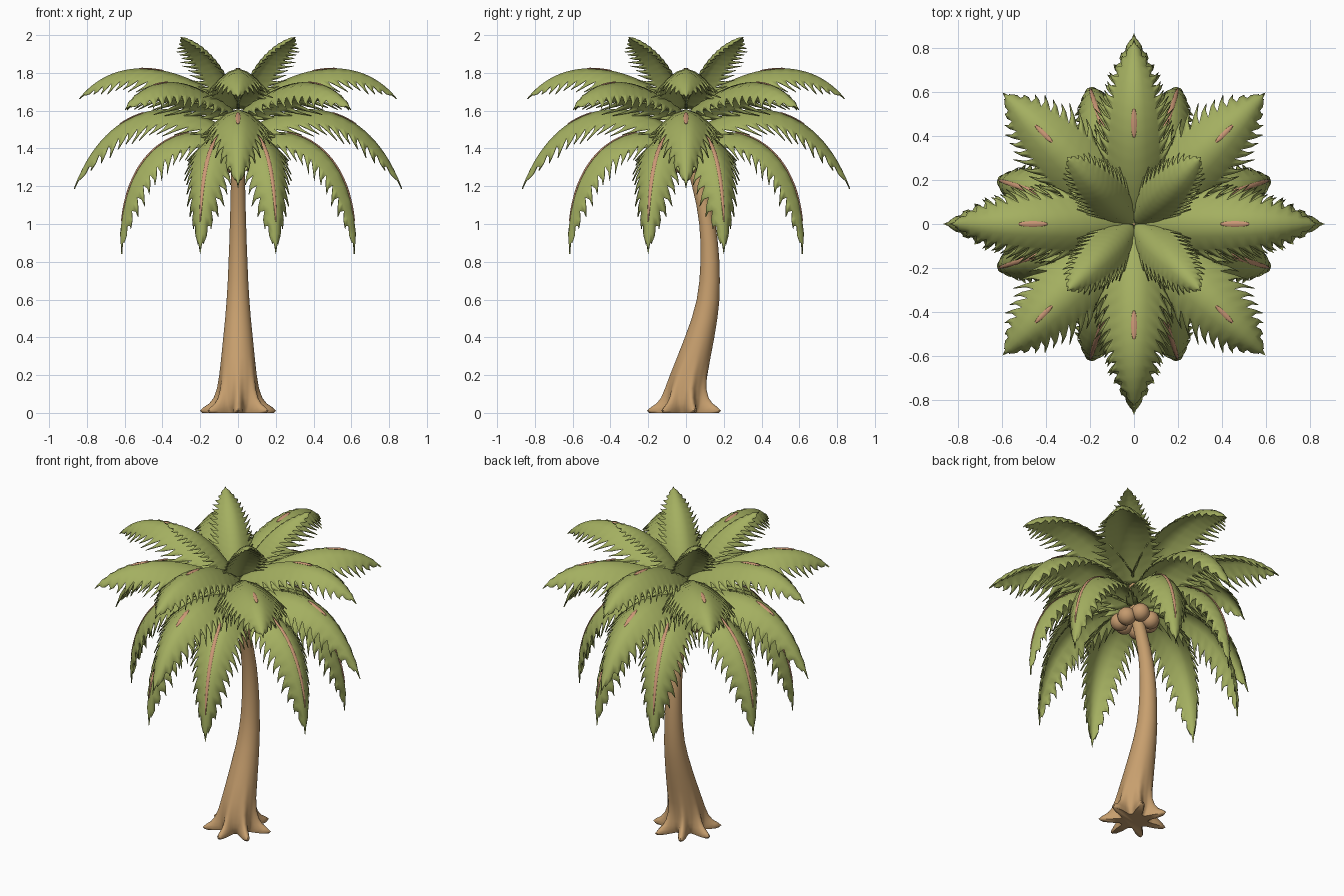
import bpy, bmesh, math
from mathutils import Vector

if "Cube" in bpy.data.objects:
    bpy.data.objects.remove(bpy.data.objects["Cube"])


def material(name, rgb):
    m = bpy.data.materials.new(name)
    m.diffuse_color = (*rgb, 1)
    m.use_nodes = True
    m.node_tree.nodes["Principled BSDF"].inputs["Base Color"].default_value = m.diffuse_color
    return m


LEAF = material("leaf green", (0.37, 0.43, 0.118))
BARK = material("trunk brown", (0.57, 0.345, 0.155))
RIB = material("rib pinkish brown", (0.60, 0.31, 0.18))
NUT = material("coconut brown", (0.55, 0.32, 0.155))


def finish(bm, name, mat, angle=60):
    me = bpy.data.meshes.new(name)
    bm.to_mesh(me)
    bm.free()
    ob = bpy.data.objects.new(name, me)
    bpy.context.collection.objects.link(ob)
    me.materials.append(mat)
    bpy.ops.object.select_all(action='DESELECT')
    ob.select_set(True)
    bpy.context.view_layer.objects.active = ob
    bpy.ops.object.shade_smooth_by_angle(angle=math.radians(angle))
    return ob


def skin(bm, rings):
    """Join rings of points into a capped tube."""
    rows = [[bm.verts.new(p) for p in r] for r in rings]
    n = len(rows[0])
    for a, b in zip(rows, rows[1:]):
        for k in range(n):
            bm.faces.new((a[k], a[(k + 1) % n], b[(k + 1) % n], b[k]))
    bm.faces.new(rows[0][::-1])
    bm.faces.new(rows[-1])


# Trunk: curved and tapered, with seven root lobes (z, centre y, radius, lobe)
profile = [(0, 0, .082, .112), (.012, 0, .088, .118), (.03, 0, .096, .09),
           (.05, 0, .101, .055), (.08, 0, .102, .03), (.13, .003, .1, .014),
           (.2, .016, .097, .004), (.3, .043, .088, 0), (.4, .072, .078, 0),
           (.5, .098, .068, 0), (.6, .117, .06, 0), (.7, .125, .054, 0),
           (.8, .127, .05, 0), (.9, .123, .046, 0), (1, .113, .043, 0),
           (1.1, .095, .04, 0), (1.2, .07, .038, 0), (1.3, .042, .037, 0),
           (1.4, .018, .037, 0), (1.5, .004, .035, 0), (1.58, 0, .03, 0)]
bm = bmesh.new()
rings = []
for z, y, r, lobe in profile:
    ring = []
    for k in range(84):
        a = 2 * math.pi * k / 84
        rr = r + lobe * ((1 + math.cos(7 * a)) / 2) ** 2
        ring.append((rr * math.sin(a), y - rr * math.cos(a), z))
    rings.append(ring)
skin(bm, rings)
bmesh.ops.recalc_face_normals(bm, faces=bm.faces)
finish(bm, "trunk", BARK)

# Coconuts: a ring under the crown
bm = bmesh.new()
for k in range(7):
    a = 2 * math.pi * k / 7 + .3
    s = bmesh.ops.create_uvsphere(bm, u_segments=20, v_segments=12, radius=.054)
    bmesh.ops.translate(bm, verts=s["verts"], vec=(
        .092 * math.cos(a), .012 + .092 * math.sin(a), 1.325 + .02 * (k % 2)))
finish(bm, "coconuts", NUT)


def bezier(p, t):
    """Point and slope on a cubic curve in the (radius, height) plane."""
    a, b, c, d = [Vector(q) for q in p]
    s = 1 - t
    return (a * s**3 + b * 3 * s * s * t + c * 3 * s * t * t + d * t**3,
            ((b - a) * s * s + (c - b) * 2 * s * t + (d - c) * t * t).normalized())


def frame(path, ang, t):
    p, d = bezier(path, t)
    out = Vector((math.cos(ang), math.sin(ang), 0))
    up = Vector((0, 0, 1))
    T = out * d.x + up * d.y
    S = Vector((-math.sin(ang), math.cos(ang), 0))
    return out * p.x + up * p.y, T, S, T.cross(S)


def frond(bm, path, ang, width, n=14, t0=.02):
    """Arched blade with drooping halves, ridged leaflets and long pointed tips."""
    def pt(i, u, s, ridge=0):
        t = t0 + (1 - t0) * i / n
        P, T, S, N = frame(path, ang, t)
        w = width * min(1, .55 + 1.8 * t) * max(0, 1 - t**3) ** .85 + .014
        return (P + S * (s * w * u * .86) - N * (w * .64 * u**1.5 - ridge)
                + T * (w * .42 * u * u))

    m = 2 * n                       # two columns per leaflet: valley, crest
    mids = [bm.verts.new(pt(i / 2, 0, 1)) for i in range(m + 1)]
    end = bm.verts.new(pt(n + .55, 0, 1))
    for s in (1, -1):
        def face(*v):
            bm.faces.new(v if s > 0 else v[::-1])
        rows = [mids] + [[bm.verts.new(pt(i / 2, u, s, .005 * (i % 2)))
                          for i in range(m + 1)] for u in (.36, .7)]
        for a, b in zip(rows, rows[1:]):
            for i in range(m):
                face(a[i], a[i + 1], b[i + 1], b[i])
        e = rows[-1]
        face(mids[-1], end, rows[1][-1])
        face(rows[1][-1], end, e[-1])
        for i in range(0, m, 2):
            long = 1.1 + .06 * math.sin(i * 2.3)
            side = bm.verts.new(pt(i / 2 + .45, .92, s))
            fore = bm.verts.new(pt(i / 2 + .85, .92, s))
            tip = bm.verts.new(pt(i / 2 + 1.0, long, s))
            face(e[i], e[i + 1], side)
            face(e[i + 1], e[i + 2], fore)
            face(e[i + 1], fore, side)
            face(side, fore, tip)


def rib(bm, path, ang, start, stop, half, n=16):
    """Flat midrib showing on the upper side where it breaks through the blade."""
    rings = []
    for i in range(n + 1):
        f = i / n
        P, T, S, N = frame(path, ang, start + (stop - start) * f)
        r = half * (.25 + .75 * math.sin(math.pi * f) ** .5) if 0 < i < n else half * .25
        rings.append([P + N * (.002 + .0042 * math.sin(k * math.pi / 4))
                      + S * (r * math.cos(k * math.pi / 4)) for k in range(8)])
    skin(bm, rings)


# Crown: name, curve, directions, half width, visible rib (start, stop, half width)
AXIS = [0, 90, 180, 270]
DIAG = [45, 135, 225, 315]
layers = [
    ("upright_fronds", [(0, 1.6), (.1, 1.8), (.23, 1.95), (.41, 1.985)], DIAG, .125, None),
    ("top_fronds", [(0, 1.6), (.25, 1.82), (.6, 1.92), (.815, 1.69)], AXIS, .175,
     (.47, .62, .013)),
    ("diagonal_fronds", [(0, 1.57), (.25, 1.74), (.6, 1.84), (.82, 1.63)], DIAG, .205,
     (.62, .75, .011)),
    ("middle_fronds", [(0, 1.45), (.25, 1.68), (.65, 1.69), (.845, 1.24)], AXIS, .19,
     (.56, .7, .013)),
    ("low_fronds", [(0, 1.42), (.3, 1.6), (.66, 1.4), (.65, .9)],
     [q + d for q in AXIS for d in (18, 72)], .16, (.3, .92, .0105)),
]
for name, path, dirs, width, shown in layers:
    blades, ribs = bmesh.new(), bmesh.new()
    for deg in dirs:
        frond(blades, path, math.radians(deg), width)
        if shown:
            rib(ribs, path, math.radians(deg), *shown)
    ob = finish(blades, name, LEAF)
    sol = ob.modifiers.new("thickness", 'SOLIDIFY')
    sol.thickness = .006
    sol.offset = 0
    if shown:
        bmesh.ops.recalc_face_normals(ribs, faces=ribs.faces)
        finish(ribs, name + "_ribs", RIB)
    else:
        ribs.free()
